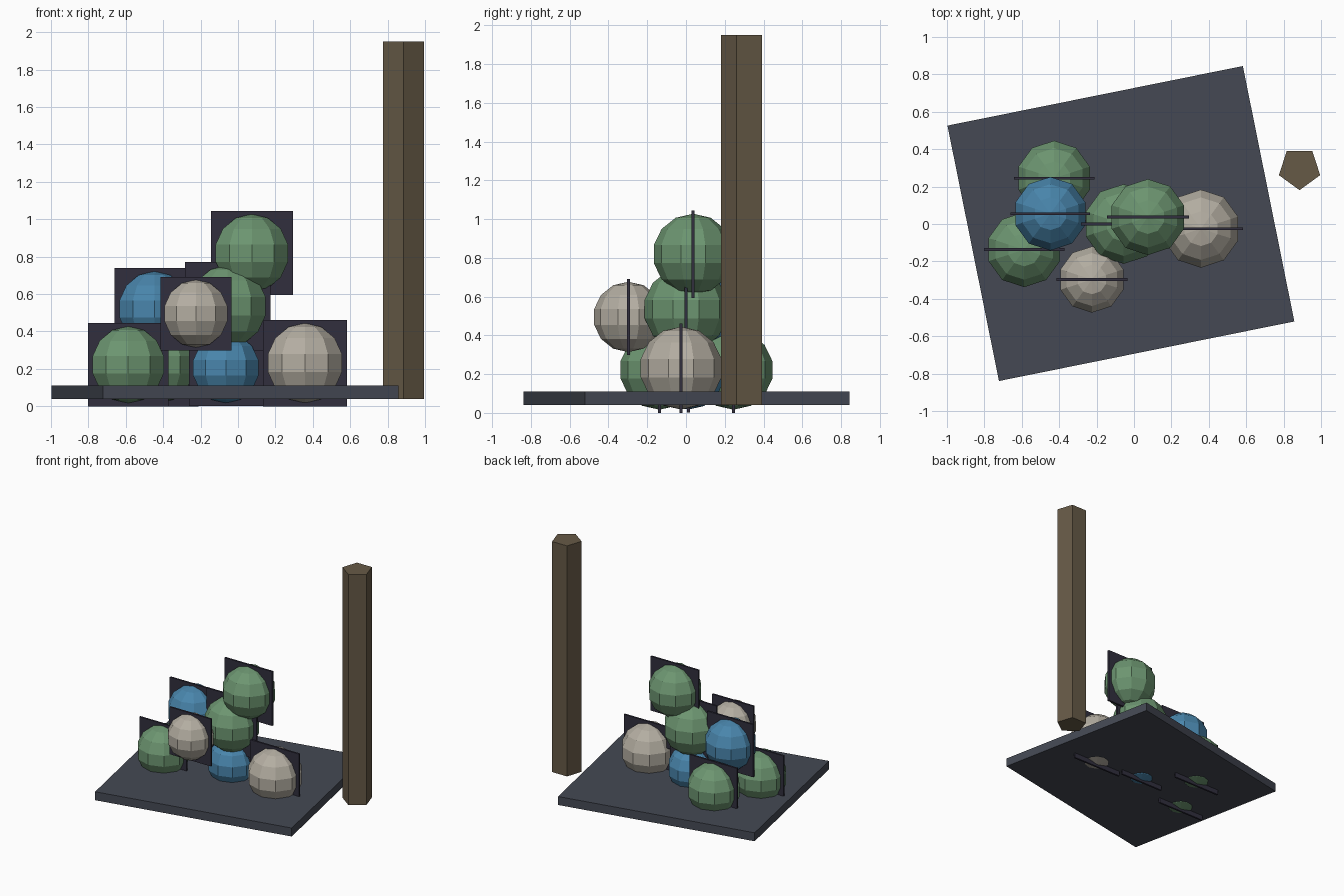
import bpy
from math import radians, pi

if "Cube" in bpy.data.objects:
    bpy.data.objects.remove(bpy.data.objects["Cube"])


def material(name, rgb):
    m = bpy.data.materials.new(name)
    m.diffuse_color = [(c / 255) ** 2.2 for c in rgb] + [1]
    m.use_nodes = True
    m.node_tree.nodes["Principled BSDF"].inputs["Base Color"].default_value = m.diffuse_color
    return m


GREEN = material("green", (108, 148, 112))
BLUE = material("blue", (74, 132, 170))
PALE = material("pale", (178, 172, 160))
SLATE = material("slate", (70, 74, 84))
DARK = material("dark", (52, 50, 64))
WOOD = material("wood", (102, 90, 72))


def finish(name, mat):
    ob = bpy.context.object
    ob.name = name
    ob.data.materials.append(mat)
    return ob


def box(name, loc, size, mat, turn=0):
    bpy.ops.mesh.primitive_cube_add(size=1, location=loc, rotation=(0, 0, turn))
    ob = finish(name, mat)
    ob.scale = size


def ball(name, x, y, z, plate_half, mat):
    # Faceted ball, with a vertex line facing the front
    bpy.ops.mesh.primitive_uv_sphere_add(segments=10, ring_count=7,
                                         radius=plate_half / 1.08, location=(x, y, z))
    finish(name, mat)
    # Thin square plate slicing through its middle
    box(name + "_plate", (x, y, z), (plate_half * 1.945, 0.015, plate_half * 2), DARK)


# Turned base slab
box("base_slab", (-0.07, 0.0025, 0.075), (1.611, 1.393, 0.07), SLATE, radians(11.4))

# Five-sided post, one corner toward the front
bpy.ops.mesh.primitive_cylinder_add(vertices=5, radius=0.116, depth=1.91,
                                    location=(0.885, 0.297, 0.995), rotation=(0, 0, pi))
finish("post", WOOD)

# Pile of balls: lower layer, middle layer, top
ball("ball_lower_left", -0.587, -0.137, 0.222, 0.222, GREEN)
ball("ball_lower_back", -0.427, 0.245, 0.222, 0.222, GREEN)
ball("ball_lower_middle", -0.065, 0.012, 0.205, 0.203, BLUE)
ball("ball_lower_right", 0.358, -0.025, 0.231, 0.231, PALE)
ball("ball_middle_left", -0.447, 0.055, 0.520, 0.218, BLUE)
ball("ball_middle_front", -0.225, -0.297, 0.495, 0.196, PALE)
ball("ball_middle_right", -0.055, 0.0, 0.535, 0.236, GREEN)
ball("ball_top", 0.074, 0.037, 0.819, 0.225, GREEN)
